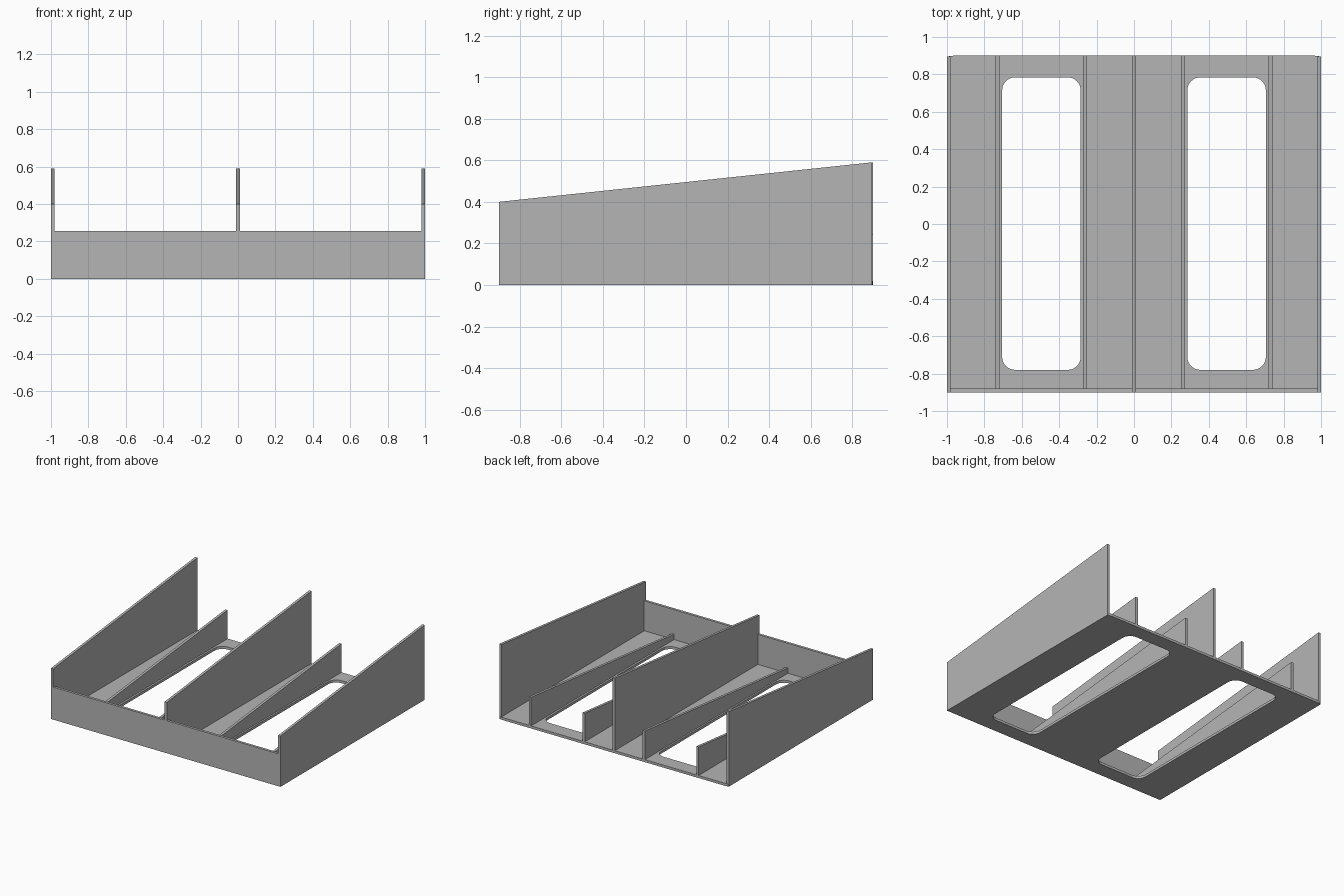
import bpy, bmesh, math

cube = bpy.data.objects.get("Cube")
if cube:
    bpy.data.objects.remove(cube, do_unlink=True)

grey = bpy.data.materials.new("plain_grey")
grey.use_nodes = True
colour = (0.46, 0.46, 0.46, 1)
grey.diffuse_color = colour
grey.node_tree.nodes["Principled BSDF"].inputs["Base Color"].default_value = colour

T = 0.02             # sheet thickness
FRONT, BACK = -0.9, 0.9


def prism(name, outline, offset):
    """Extrude a flat 3D outline by an offset vector."""
    bm = bmesh.new()
    face = bm.faces.new([bm.verts.new(p) for p in outline])
    new = bmesh.ops.extrude_face_region(bm, geom=[face])["geom"]
    bmesh.ops.translate(bm, vec=offset,
                        verts=[v for v in new if isinstance(v, bmesh.types.BMVert)])
    bmesh.ops.recalc_face_normals(bm, faces=bm.faces)
    mesh = bpy.data.meshes.new(name)
    bm.to_mesh(mesh)
    bm.free()
    mesh.materials.append(grey)
    obj = bpy.data.objects.new(name, mesh)
    bpy.context.collection.objects.link(obj)
    return obj


def rounded_rect(cx, cy, hx, hy, r, z, steps=8):
    """Outline of a rectangle with rounded corners."""
    points = []
    for i, (sx, sy) in enumerate([(1, 1), (-1, 1), (-1, -1), (1, -1)]):
        for k in range(steps + 1):
            a = math.pi / 2 * (i + k / steps)
            points.append((cx + sx * (hx - r) + r * math.cos(a),
                           cy + sy * (hy - r) + r * math.sin(a), z))
    return points


def sloped_panel(name, x, y0, y1, z0, front_top, back_top):
    """Upright sheet across x whose top rises towards the back."""
    left = x - T / 2
    return prism(name, [(left, y0, z0), (left, y1, z0),
                        (left, y1, back_top), (left, y0, front_top)], (T, 0, 0))


# Floor with clipped back corners
floor = prism("floor", [(-1, FRONT, 0), (1, FRONT, 0), (1, 0.89, 0), (0.99, 0.897, 0),
                        (0.965, BACK, 0), (-0.965, BACK, 0), (-0.99, 0.897, 0),
                        (-1, 0.89, 0)], (0, 0, T))

# Two long rounded openings in the floor
for side, sx in (("left", 1), ("right", -1)):
    cutter = prism(side + "_opening_cutter",
                   rounded_rect(sx * 0.495, 0.002, 0.21, 0.782, 0.07, -0.1), (0, 0, 0.3))
    cutter.hide_render = True
    cutter.hide_set(True)
    cut = floor.modifiers.new(side + "_opening", "BOOLEAN")
    cut.operation = "DIFFERENCE"
    cut.solver = "EXACT"
    cut.object = cutter

# Apply the cuts and drop the cutters
bpy.context.view_layer.update()
cut_mesh = bpy.data.meshes.new_from_object(
    floor.evaluated_get(bpy.context.evaluated_depsgraph_get()))
floor.modifiers.clear()
floor.data = cut_mesh
for obj in [o for o in bpy.data.objects if o.name.endswith("_opening_cutter")]:
    bpy.data.objects.remove(obj, do_unlink=True)

# Low front wall
prism("front_wall", [(-1, FRONT, 0), (1, FRONT, 0), (1, FRONT, 0.256), (-1, FRONT, 0.256)],
      (0, T, 0))

# Tall outer walls and centre divider
for name, x in (("left_wall", 0.99), ("centre_divider", 0), ("right_wall", -0.99)):
    end = BACK if x == 0 else 0.895
    sloped_panel(name, x, FRONT, end, 0, 0.4, 0.59)

# Low ribs beside the openings
for side, sx in (("left", 1), ("right", -1)):
    for place, x in (("inner", 0.262), ("outer", 0.73)):
        sloped_panel(f"{side}_{place}_rib", sx * x, FRONT + T, BACK, T / 2, 0.062, 0.245)
